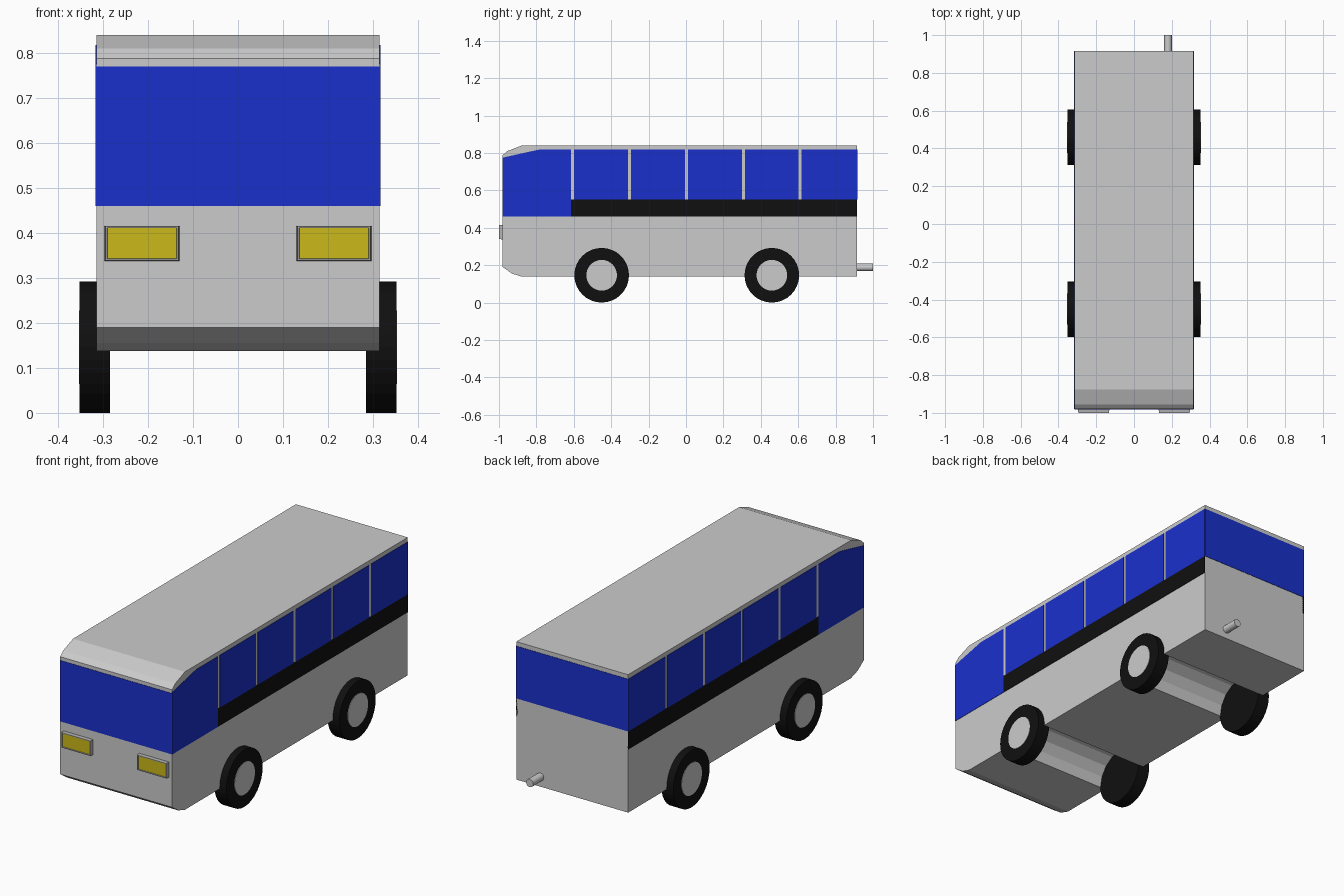
import bpy, bmesh
from math import pi, sin, cos

if "Cube" in bpy.data.objects:
    bpy.data.objects.remove(bpy.data.objects["Cube"])


def material(name, rgb):
    m = bpy.data.materials.new(name)
    m.diffuse_color = (*rgb, 1)
    m.use_nodes = True
    m.node_tree.nodes["Principled BSDF"].inputs["Base Color"].default_value = m.diffuse_color
    return m


BLUE = material("window_blue", (0.01, 0.03, 0.6))
BLACK = material("black", (0.005, 0.005, 0.005))
YELLOW = material("lamp_yellow", (0.6, 0.48, 0.01))


def finish(name, bm, *mats):
    bmesh.ops.recalc_face_normals(bm, faces=bm.faces)
    me = bpy.data.meshes.new(name)
    bm.to_mesh(me)
    bm.free()
    for m in mats:
        me.materials.append(m)
    ob = bpy.data.objects.new(name, me)
    bpy.context.collection.objects.link(ob)
    return ob


def prism(name, pts, x0, x1, mat=None):
    """Extrude a (y, z) outline from x0 to x1."""
    bm = bmesh.new()
    face = bm.faces.new([bm.verts.new((x0, y, z)) for y, z in pts])
    new = bmesh.ops.extrude_face_region(bm, geom=[face])["geom"]
    bmesh.ops.translate(bm, vec=(x1 - x0, 0, 0),
                        verts=[g for g in new if isinstance(g, bmesh.types.BMVert)])
    return finish(name, bm, *([mat] if mat else []))


def rect(y0, y1, z0, z1):
    return [(y0, z0), (y1, z0), (y1, z1), (y0, z1)]


def circle(cy, cz, r, n):
    return [(cy + r * cos(2 * pi * i / n), cz + r * sin(2 * pi * i / n)) for i in range(n)]


W = 0.315          # half width of the body
REAR = 0.915
AXLES = {"front": -0.451, "rear": 0.459}

# Body side profile with a wheel tunnel at each axle
profile = [(-0.98, 0.19), (-0.93, 0.155), (-0.877, 0.138)]
for cy in AXLES.values():
    profile += [(cy - 0.143 * cos(pi * i / 8), 0.138 + 0.143 * sin(pi * i / 8)) for i in range(9)]
profile += [(REAR, 0.138), (REAR, 0.84), (-0.877, 0.84), (-0.955, 0.81), (-0.98, 0.788)]
prism("body", profile, -W, W)

# Windscreen and rear window
prism("windscreen", rect(-0.982, -0.97, 0.46, 0.77), -W, W, BLUE)
prism("rear_window", rect(REAR - 0.01, REAR + 0.002, 0.552, 0.818), -W, W, BLUE)

# Side windows, dark stripe and wheels on both sides
pillars = [-0.606, -0.301, 0.003, 0.307, 0.61, REAR + 0.008]
cab = [(-0.98, 0.46), (-0.614, 0.46), (-0.614, 0.818), (-0.785, 0.818), (-0.98, 0.775)]
for side, s in (("left", -1), ("right", 1)):
    a, b = s * (W - 0.01), s * (W + 0.002)
    prism(f"{side}_cab_window", cab, a, b, BLUE)
    for i in range(5):
        prism(f"{side}_window_{i + 1}",
              rect(pillars[i] + 0.008, pillars[i + 1] - 0.008, 0.552, 0.818), a, b, BLUE)
    prism(f"{side}_stripe", rect(-0.614, REAR, 0.46, 0.552), a, b, BLACK)
    for end, cy in AXLES.items():
        prism(f"{end}_{side}_tyre", circle(cy, 0.146, 0.146, 32), s * 0.285, s * 0.352, BLACK)
        prism(f"{end}_{side}_hub", circle(cy, 0.146, 0.082, 32), s * 0.29, s * 0.354)

# Headlights: tapered housing with a recessed yellow lens
GREY = material("housing_grey", (0.45, 0.45, 0.45))
for side, s in (("left", -1), ("right", 1)):
    bm = bmesh.new()
    bmesh.ops.create_cube(bm, size=1)
    for v in bm.verts:
        k = 0.96 if v.co.y < 0 else 1
        v.co = (s * 0.2135 + v.co.x * 0.169 * k, -0.985 + v.co.y * 0.03, 0.377 + v.co.z * 0.079 * k)
    lens = min(bm.faces, key=lambda f: f.calc_center_median().y)
    bmesh.ops.inset_region(bm, faces=[lens], thickness=0.005)
    bmesh.ops.inset_region(bm, faces=[lens], thickness=0.001, depth=-0.004)
    lens.material_index = 1
    finish(f"{side}_headlight", bm, GREY, YELLOW)

# Exhaust pipe
bpy.ops.mesh.primitive_cylinder_add(vertices=16, radius=0.02, depth=0.1,
                                    location=(0.18, 0.95, 0.188), rotation=(pi / 2, 0, 0))
bpy.context.object.name = "exhaust_pipe"
bpy.ops.object.shade_smooth_by_angle()
